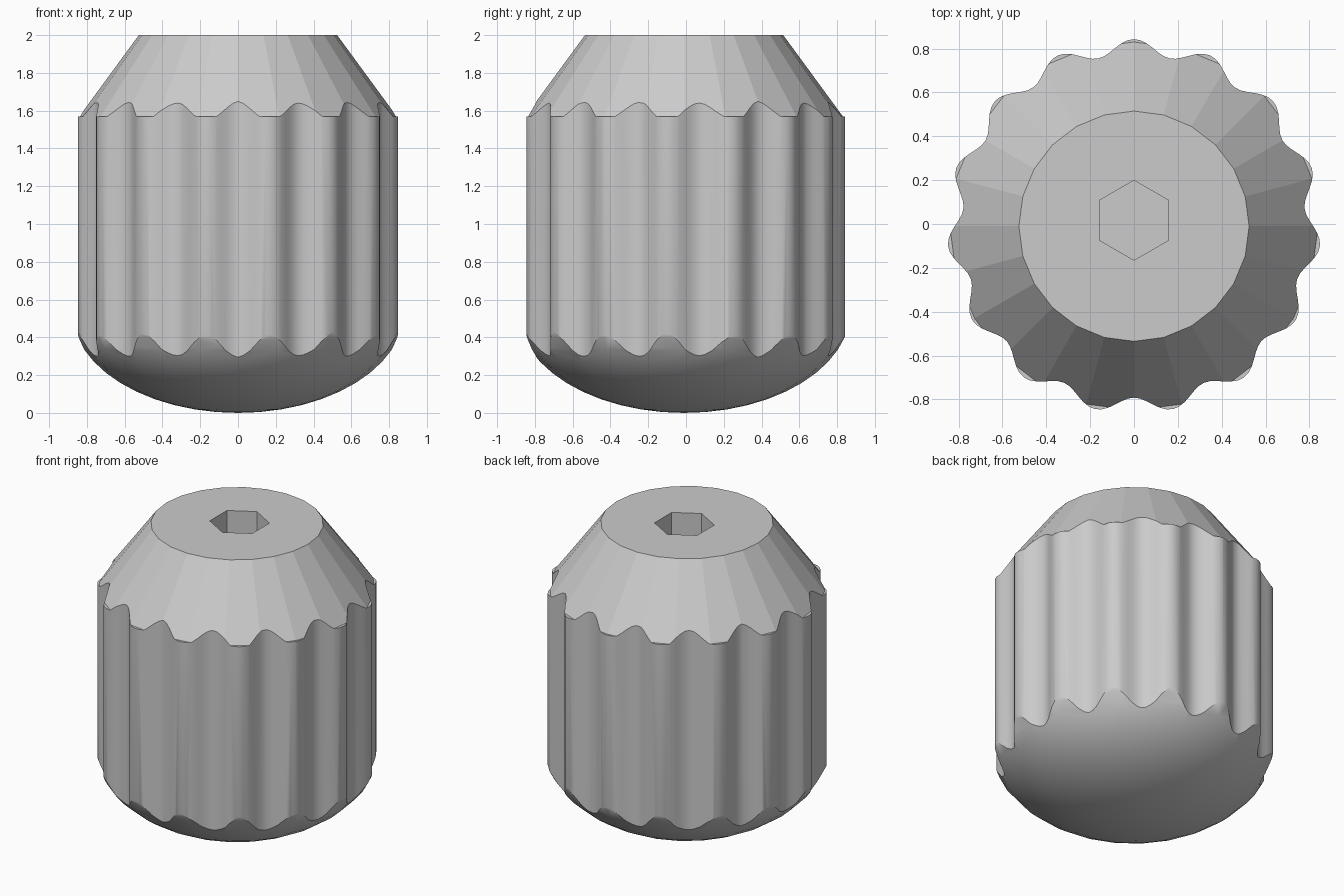
import bpy, bmesh, math

cube = bpy.data.objects.get("Cube")
if cube:
    bpy.data.objects.remove(cube, do_unlink=True)

AXIS_Y = -0.01      # keeps the uneven lobe pattern centred in its bounds
LOBES = 15


def finish(bm, name):
    bmesh.ops.recalc_face_normals(bm, faces=bm.faces)
    mesh = bpy.data.meshes.new(name)
    bm.to_mesh(mesh)
    bm.free()
    obj = bpy.data.objects.new(name, mesh)
    bpy.context.collection.objects.link(obj)
    return obj


def prism(name, outline, z0, z1):
    bm = bmesh.new()
    base = bm.faces.new([bm.verts.new((x, y, z0)) for x, y in outline])
    top = bmesh.ops.extrude_face_region(bm, geom=[base])["geom"]
    verts = [v for v in top if isinstance(v, bmesh.types.BMVert)]
    bmesh.ops.translate(bm, verts=verts, vec=(0, 0, z1 - z0))
    return finish(bm, name)


def lathe(name, profile, steps):
    bm = bmesh.new()
    verts = [bm.verts.new((r, 0, z)) for r, z in profile]
    edges = [bm.edges.new(pair) for pair in zip(verts, verts[1:])]
    bmesh.ops.spin(bm, geom=verts + edges, cent=(0, 0, 0), axis=(0, 0, 1),
                   angle=math.tau, steps=steps)
    bmesh.ops.remove_doubles(bm, verts=bm.verts, dist=0.0005)
    bmesh.ops.translate(bm, verts=bm.verts, vec=(0, AXIS_Y, 0))
    return finish(bm, name)


def polar(r, a, cy):
    return r * math.cos(a), cy + r * math.sin(a)


# Fluted grip: wavy outline with one crest pointing to the back
outline = []
for i in range(LOBES * 12):
    a = math.tau * i / (LOBES * 12)
    r = 0.8175 + 0.0355 * math.cos(LOBES * (a - math.pi / 2))
    outline.append(polar(r, a, AXIS_Y))
knob = prism("fluted_knob", outline, -0.1, 2.1)

# Turned envelope: domed underside, narrow shoulder ledge, tapered top
dome = []
for i in range(13):
    t = math.pi / 2 * i / 12
    dome.append((0.88 * math.sin(t), 0.54 * (1 - math.cos(t))))
profile = dome + [(1, 0.6), (1, 1.57), (0.84, 1.57), (0.525, 2), (0, 2)]
envelope = lathe("turned_envelope_cutter", profile, 24)

# Hexagonal drive socket
hexagon = [polar(0.182, math.pi / 2 + k * math.pi / 3, 0.017) for k in range(6)]
socket = prism("hex_socket_cutter", hexagon, 1.5, 2.2)

for cutter, operation in ((envelope, 'INTERSECT'), (socket, 'DIFFERENCE')):
    mod = knob.modifiers.new(cutter.name, 'BOOLEAN')
    mod.operation = operation
    mod.solver = 'EXACT'
    mod.object = cutter
bpy.context.view_layer.update()
result = bpy.data.meshes.new_from_object(
    knob.evaluated_get(bpy.context.evaluated_depsgraph_get()))
knob.modifiers.clear()
knob.data = result
result.name = "fluted_knob"
for cutter in (envelope, socket):
    bpy.data.objects.remove(cutter, do_unlink=True)

# Smooth flutes and dome, faceted taper and flat top
bpy.ops.object.select_all(action='DESELECT')
knob.select_set(True)
bpy.context.view_layer.objects.active = knob
bpy.ops.object.shade_smooth_by_angle(angle=math.radians(30))
for face in knob.data.polygons:
    if face.normal.z > 0.1:
        face.use_smooth = False

# Plain grey finish
grey = bpy.data.materials.new("plain_grey")
grey.use_nodes = True
colour = (0.6, 0.6, 0.6, 1)
grey.diffuse_color = colour
grey.node_tree.nodes["Principled BSDF"].inputs["Base Color"].default_value = colour
knob.data.materials.clear()
knob.data.materials.append(grey)
for face in knob.data.polygons:
    face.material_index = 0
